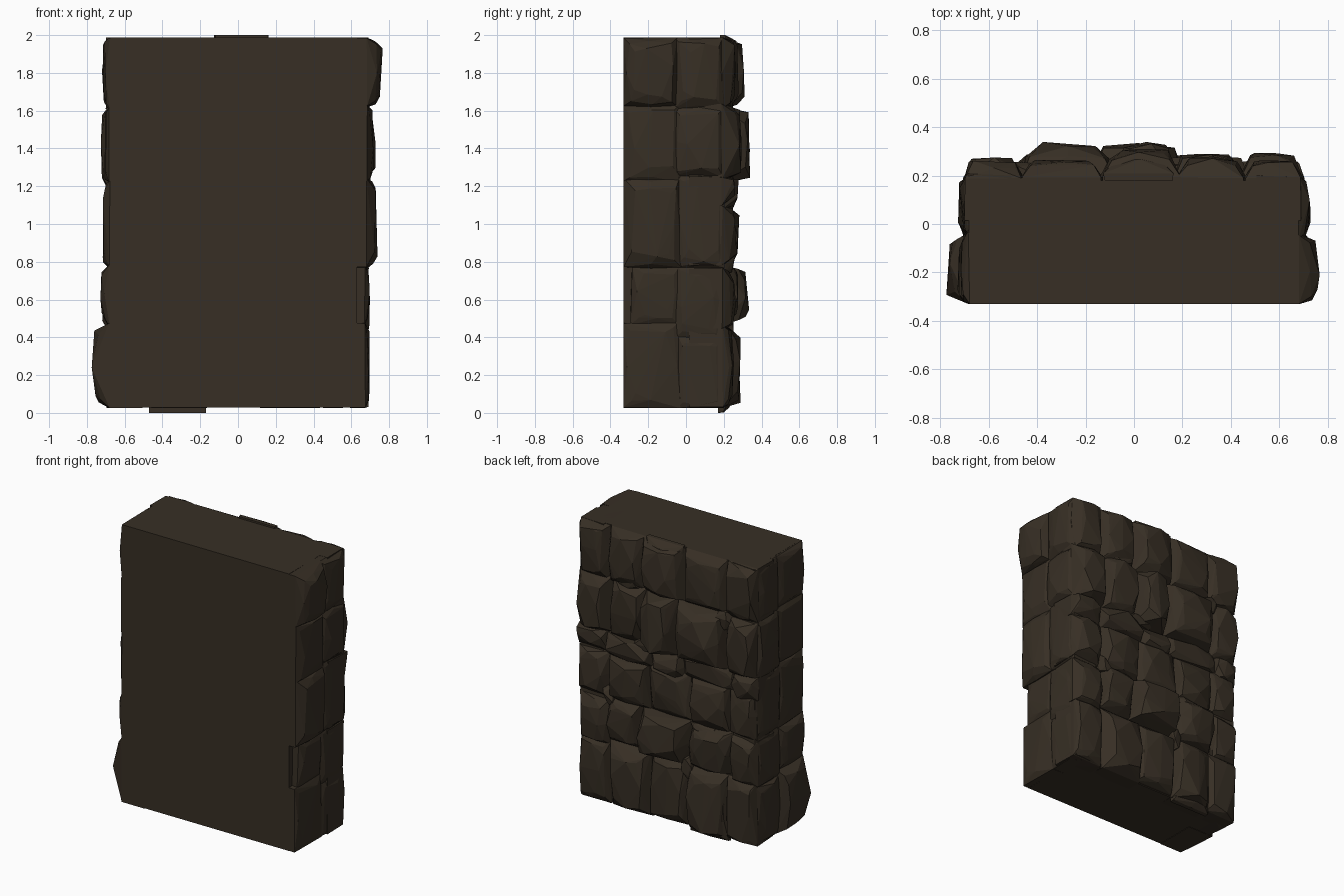
import bpy, bmesh, random
from mathutils import Vector

if "Cube" in bpy.data.objects:
    bpy.data.objects.remove(bpy.data.objects["Cube"])

random.seed(7)
mat = bpy.data.materials.new("dark brown stone")
mat.diffuse_color = (0.038, 0.028, 0.018, 1)
mat.use_nodes = True
mat.node_tree.nodes["Principled BSDF"].inputs["Base Color"].default_value = mat.diffuse_color

FRONT, TOP, BOTTOM = -0.33, 1.988, 0.025


def finish(bm, name):
    me = bpy.data.meshes.new(name)
    bmesh.ops.recalc_face_normals(bm, faces=bm.faces)
    bm.to_mesh(me)
    bm.free()
    me.materials.append(mat)
    ob = bpy.data.objects.new(name, me)
    bpy.context.collection.objects.link(ob)


# Maps (along the wall, outward, height) to world space for each side
SIDES = {
    "back": lambda u, d, z: (u, d, z),
    "right": lambda u, d, z: (d, u, z),
    "left": lambda u, d, z: (-d, u, z),
}


def stone(name, side, u0, u1, z0, z1, base, out, low=BOTTOM, high=TOP, deep=0.18, lean=0.0):
    """Chunky faceted stone: hull of shrinking, jittered rings."""
    bm = bmesh.new()
    cu, cz, hu, hz = (u0 + u1) / 2, (z0 + z1) / 2, (u1 - u0) / 2, (z1 - z0) / 2
    h = out - base
    # depth, inset, corner cut, jitter
    rings = [(base - deep, 0, 1, 0), (base, 0, 1, 0.008),
             (base + 0.6 * h, 0.025, 0.92, 0.014), (out, 0.36 * min(hu, hz), 0.85, 0.03)]
    for d, inset, corner, jit in rings:
        for i in (-1, 0, 1):
            for j in (-1, 0, 1):
                if i == j == 0:
                    continue
                k = corner if i and j else 1
                u = cu + i * (hu - inset) * k + random.uniform(-jit, jit) + lean * j
                z = cz + j * (hz - inset) * k + random.uniform(-jit, jit)
                dd = d - random.uniform(0, jit) * 0.9
                if i and j and d == out:
                    dd -= 0.12 * h
                # keep the front, top and bottom of the block flat
                if side != "back":
                    u = max(u, FRONT)
                    if i < 0 and u0 <= FRONT and d <= base:
                        u = FRONT
                z = min(max(z, low), high)
                bm.verts.new(Vector(SIDES[side](u, dd, z)))
    bmesh.ops.convex_hull(bm, input=bm.verts)
    loose = [v for v in bm.verts if not v.link_faces]
    bmesh.ops.delete(bm, geom=loose, context="VERTS")
    bmesh.ops.dissolve_limit(bm, angle_limit=0.03, verts=bm.verts, edges=bm.edges)
    finish(bm, name)


# Solid core behind the stones
bm = bmesh.new()
bmesh.ops.create_cube(bm, size=1)
for v in bm.verts:
    v.co = ((v.co.x > 0) * 1.30 - 0.67, FRONT + (v.co.y > 0) * 0.51,
            0.028 + (v.co.z > 0) * 1.96)
finish(bm, "wall_core")

# Back courses: z range, joints along x, how far each stone sticks out
back_rows = [
    (0.03, 0.47, (-0.69, -0.46, -0.17, 0.13, 0.45, 0.69), (0.26, 0.29, 0.27, 0.29, 0.26)),
    (0.46, 0.78, (-0.70, -0.50, -0.18, 0.20, 0.45, 0.69), (0.26, 0.30, 0.335, 0.29, 0.27)),
    (0.77, 1.09, (-0.69, -0.48, -0.18, 0.14, 0.46, 0.70), (0.25, 0.27, 0.26, 0.285, 0.27)),
    (1.08, 1.23, (-0.70, -0.52, -0.12, 0.12, 0.47, 0.70), (0.26, 0.24, 0.26, 0.28, 0.26)),
    (1.22, 1.62, (-0.69, -0.47, -0.08, 0.17, 0.44, 0.69), (0.28, 0.34, 0.34, 0.29, 0.30)),
    (1.61, 1.99, (-0.70, -0.46, -0.13, 0.18, 0.46, 0.69), (0.27, 0.28, 0.32, 0.28, 0.27)),
]
for r, (z0, z1, joints, outs) in enumerate(back_rows):
    for c, out in enumerate(outs):
        dz = random.uniform(-0.025, 0.025) if 0 < r < 5 else 0
        lean = random.uniform(-0.015, 0.015) if 0 < c < 4 else 0
        stone(f"back_stone_{r}_{c}", "back", joints[c], joints[c + 1],
              z0 + dz, z1 + dz, 0.195, out, lean=lean)

# Side courses: z range and outward reach, front and rear columns
side_columns = {
    ("right", "front"): [(0.03, 0.48, 0.70), (0.47, 0.78, 0.70), (0.77, 1.24, 0.74),
                         (1.22, 1.63, 0.72), (1.62, 1.99, 0.77)],
    ("right", "rear"): [(0.03, 0.40, 0.70), (0.39, 0.78, 0.705), (0.77, 1.26, 0.72),
                        (1.25, 1.62, 0.73), (1.61, 1.99, 0.73)],
    ("left", "front"): [(0.02, 0.47, 0.775), (0.46, 0.78, 0.73), (0.77, 1.23, 0.72),
                        (1.22, 1.62, 0.72), (1.61, 1.99, 0.72)],
    ("left", "rear"): [(0.03, 0.44, 0.72), (0.43, 0.78, 0.72), (0.77, 1.20, 0.72),
                       (1.19, 1.62, 0.73), (1.61, 1.99, 0.72)],
}
for (side, column), rows in side_columns.items():
    for r, (z0, z1, out) in enumerate(rows):
        notch = side == "right" and column == "front" and r == 1
        base = 0.675 if side == "right" and r < 2 else 0.685
        shift = random.uniform(-0.015, 0.015)
        u0, u1 = (FRONT, -0.04 + shift) if column == "front" else (-0.06 + shift, 0.20)
        stone(f"{side}_stone_{r}_{column}", side, -0.29 if notch else u0, u1, z0, z1, base, out)

# Small chips wedged into the joints
for i, (u, z, w, h) in enumerate([(-0.47, 1.58, 0.08, 0.10), (0.14, 1.24, 0.16, 0.06),
                                  (-0.30, 0.76, 0.20, 0.06), (-0.17, 0.45, 0.07, 0.16),
                                  (0.44, 0.80, 0.08, 0.12), (0.30, 1.63, 0.14, 0.06)]):
    stone(f"back_chip_{i}", "back", u - w / 2, u + w / 2, z - h / 2, z + h / 2, 0.21, 0.26,
          lean=0.02)

# Stones that break the bottom and top outlines
stone("foot_stone", "back", -0.47, -0.17, 0.0, 0.30, 0.20, 0.25, low=0, deep=0.03)
stone("crown_stone", "back", -0.12, 0.16, 1.75, 2.0, 0.21, 0.27, high=2.0, deep=0.03)
